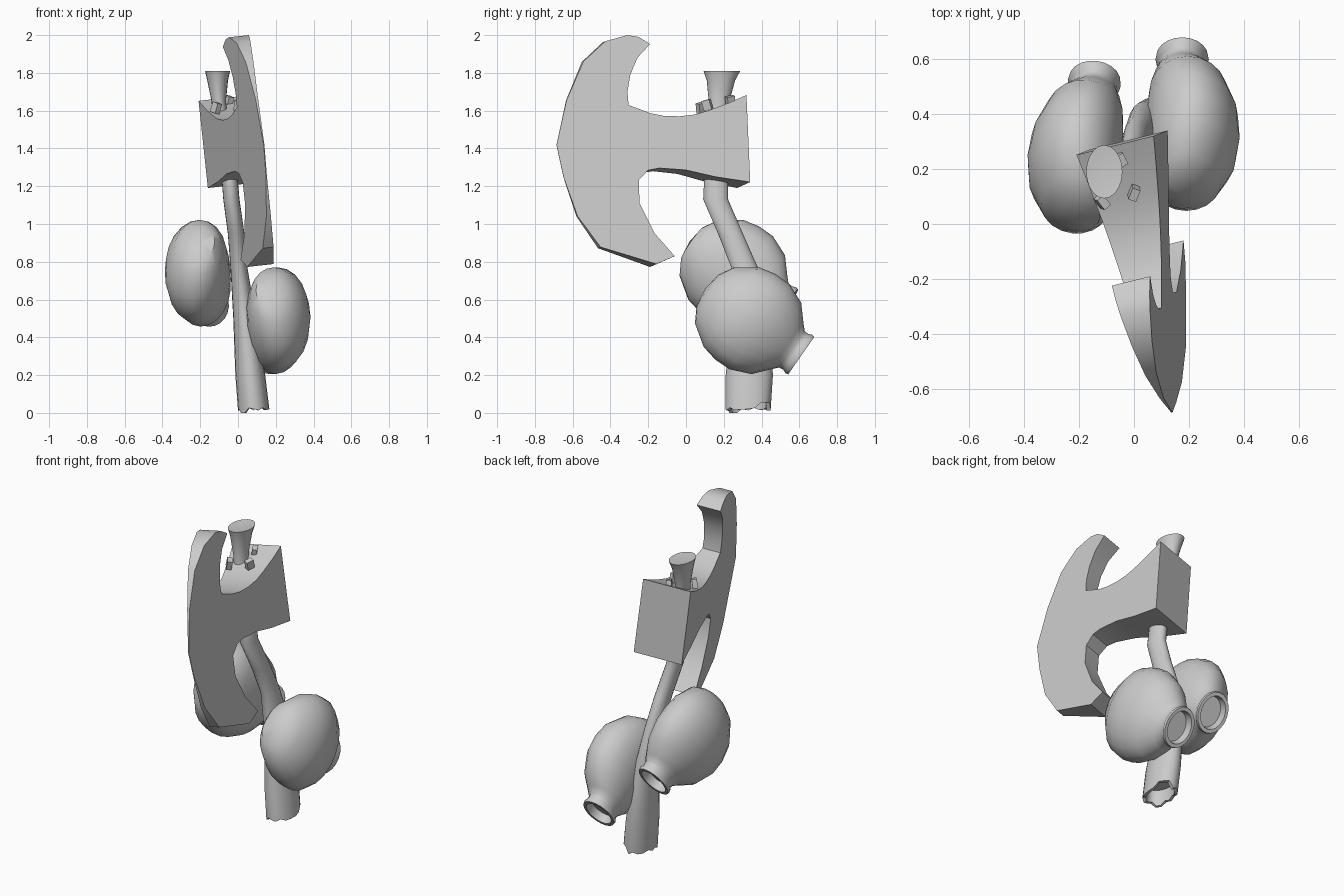
import bpy, math
from mathutils import Vector

if "Cube" in bpy.data.objects:
    bpy.data.objects.remove(bpy.data.objects["Cube"])


def make(name, verts, faces, smooth=None):
    me = bpy.data.meshes.new(name)
    me.from_pydata([tuple(v) for v in verts], [], faces)
    ob = bpy.data.objects.new(name, me)
    bpy.context.collection.objects.link(ob)
    bpy.ops.object.select_all(action='DESELECT')
    bpy.context.view_layer.objects.active = ob
    ob.select_set(True)
    bpy.ops.object.mode_set(mode='EDIT')
    bpy.ops.mesh.select_all(action='SELECT')
    bpy.ops.mesh.normals_make_consistent(inside=False)
    bpy.ops.object.mode_set(mode='OBJECT')
    if smooth:
        bpy.ops.object.shade_smooth_by_angle(angle=math.radians(smooth))
    return ob


def loft(name, rings, start, end, smooth):
    """Skin equal-sized rings of points and close both ends with fans."""
    n = len(rings[0])
    verts = [p for r in rings for p in r] + [start, end]
    a, b, last = len(verts) - 2, len(verts) - 1, (len(rings) - 1) * n
    faces = []
    for k in range(len(rings) - 1):
        for i in range(n):
            j = (i + 1) % n
            faces.append((k*n + i, k*n + j, k*n + n + j, k*n + n + i))
    for i in range(n):
        j = (i + 1) % n
        faces += [(a, j, i), (b, last + i, last + j)]
    return make(name, verts, faces, smooth)


# Axe head: side outline (y, z) of the right face, wedge-shaped and leaning
U = Vector((0.966, 0.236, 0.107))    # across the head
W = Vector((-0.18, 0.984, 0.0))      # edge to poll
V = Vector((-0.11, -0.03, 0.993))    # up the head
O = Vector((-0.047, 0.312, 1.44))
outline = [(-0.31, 2.0), (-0.25, 1.99), (-0.19, 1.953), (-0.257, 1.88),
           (-0.295, 1.79), (-0.31, 1.70), (-0.304, 1.63), (-0.19, 1.587),
           (-0.12, 1.573), (-0.035, 1.57), (0.05, 1.58), (0.125, 1.603),
           (0.23, 1.642), (0.32, 1.683), (0.34, 1.222), (0.156, 1.25),
           (0.0, 1.286), (-0.14, 1.296), (-0.20, 1.285), (-0.25, 1.233),
           (-0.246, 1.11), (-0.167, 0.952), (-0.06, 0.83), (-0.156, 0.788),
           (-0.452, 0.878), (-0.574, 1.042), (-0.648, 1.249),
           (-0.685, 1.418), (-0.632, 1.656), (-0.542, 1.862), (-0.426, 1.968)]
right, left = [], []
for y, z in outline:
    a = y - O.y
    for _ in range(6):
        t = max(0.002, 0.148 * (1.0 + a))
        b = (z - O.z - U.z * t) / V.z
        a = (y - O.y - U.y * t - V.y * b) / W.y
    c = O + W * a + V * b
    right.append(c + U * t)
    left.append(c - U * t)
n = len(outline)
faces = [tuple(range(n)), tuple(range(2*n - 1, n - 1, -1))]
faces += [(i, n + i, n + (i + 1) % n, (i + 1) % n) for i in range(n)]
make("axe_head", right + left, faces, 30)

# Handle: elliptical sections (z, centre x, centre y, radius x, radius y)
sections = [(1.81, -.108, .19, .066, .097), (1.76, -.108, .185, .055, .075),
            (1.65, -.102, .175, .038, .055), (1.58, -.095, .17, .04, .05),
            (1.25, -.045, .16, .042, .063), (1.13, -.035, .157, .043, .066),
            (0.95, -.01, .235, .044, .066), (0.77, .005, .31, .045, .07),
            (0.5, .035, .345, .06, .1), (0.2, .065, .335, .079, .125),
            (0.02, .083, .328, .083, .12), (0.02, .083, .328, .066, .098),
            (0.10, .075, .33, .062, .095)]
N = 20
rings = []
for z, cx, cy, rx, ry in sections:
    ring = []
    for i in range(N):
        ang = 2 * math.pi * i / N
        dz = 0.0
        if z == 0.02:                # broken lower end
            dz = 0.035 if i in (2, 3, 4) else -0.02 if i in (12, 13) else 0.008 * math.sin(i * 2.3)
        ring.append((cx + rx * math.cos(ang), cy + ry * math.sin(ang), z + dz))
    rings.append(ring)
loft("handle", rings, (-.108, .19, 1.80), (.075, .33, 0.10), 40)

# Small wedges around the handle top
for k, (x, y, z, rot) in enumerate([(-.116, .08, 1.615, 40),
                                    (0.0, .113, 1.63, -20), (-.05, .235, 1.65, 30)]):
    bpy.ops.mesh.primitive_cube_add(size=1, location=(x, y, z),
                                    rotation=(0.25, 0.15, math.radians(rot)))
    ob = bpy.context.object
    ob.name = "wedge_%d" % (k + 1)
    ob.scale = (.03, .045, .055)

# Flattened round jars: (distance along axis, side radius, tall radius, bulge)
profile = [(-.605, .08, .10, .0), (-.56, .125, .18, .015), (-.45, .162, .257, .033),
           (-.36, .171, .277, .038), (-.27, .168, .276, .035), (-.16, .142, .23, .022),
           (-.09, .106, .15, .005), (-.06, .088, .118, 0), (-.035, .087, .115, 0),
           (-.015, .097, .124, 0), (0, .094, .120, 0), (0, .076, .098, 0),
           (-.05, .070, .09, 0)]


def jar(name, rim, axis, side):
    axis = Vector(axis).normalized()
    across = Vector((0, 0, 1)).cross(axis).normalized()
    tall = axis.cross(across)
    rim = Vector(rim)
    rings = []
    for s, rx, rt, bulge in profile:
        c = rim + axis * s + Vector((side * bulge, 0, 0))
        rings.append([c + across * rx * math.cos(2 * math.pi * i / N)
                      + tall * rt * math.sin(2 * math.pi * i / N) for i in range(N)])
    loft(name, rings, rim + axis * -.62, rim + axis * -.05, 40)


jar("right_jar", (.175, .61, .303), (0, .82, -.57), 1)
jar("left_jar", (-.143, .525, .555), (.1, .82, -.57), -1)
